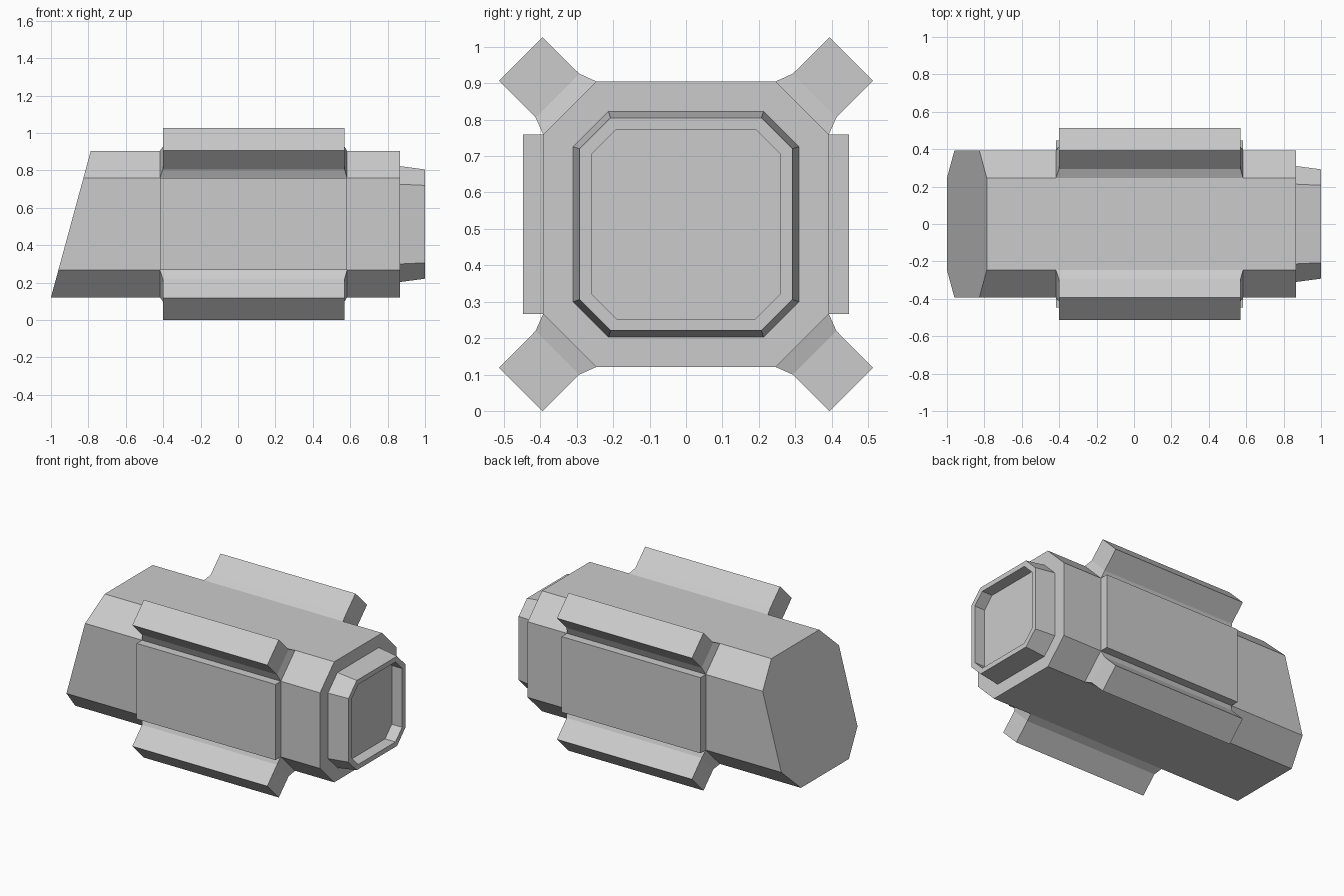
import bpy, bmesh

if "Cube" in bpy.data.objects:
    bpy.data.objects.remove(bpy.data.objects["Cube"])

C = 0.513  # height of the long axis


def loft(name, rings):
    """Skin a stack of equal-length rings and cap both ends."""
    bm = bmesh.new()
    loops = [[bm.verts.new(p) for p in r] for r in rings]
    n = len(loops[0])
    for a, b in zip(loops, loops[1:]):
        for i in range(n):
            j = (i + 1) % n
            bm.faces.new((a[i], a[j], b[j], b[i]))
    bm.faces.new(loops[0])
    bm.faces.new(loops[-1])
    bmesh.ops.recalc_face_normals(bm, faces=bm.faces)
    me = bpy.data.meshes.new(name)
    bm.to_mesh(me)
    bm.free()
    ob = bpy.data.objects.new(name, me)
    bpy.context.collection.objects.link(ob)
    return ob


def octagon(x, h, c, slope=0.0):
    """Chamfered square in the YZ plane; slope leans it along x with height."""
    pts = [(h, -c), (h, c), (c, h), (-c, h), (-h, c), (-h, -c), (-c, -h), (c, -h)]
    return [(x + slope * (z + h), y, C + z) for y, z in pts]


# Main hull with slanted rear face
H, K = 0.392, 0.246
loft("hull", [octagon(-1.0, H, K, 0.213 / (2 * H)), octagon(0.865, H, K)])

# Tapered collar with recessed end
loft("collar", [octagon(0.865, 0.31, 0.213), octagon(1.0, 0.292, 0.207),
                octagon(1.0, 0.26, 0.191), octagon(0.925, 0.26, 0.191)])

# Diagonal corner rails: flared foot on the chamfer, then a square bar
sections = [(-0.417, 0.583, (K, H), (H, K)),
            (-0.402, 0.57, (0.293, 0.413), (0.413, 0.293)),
            (-0.402, 0.57, (0.394, 0.513), (0.513, 0.394))]
for sy, side in ((-1, "front"), (1, "back")):
    for sz, level in ((-1, "lower"), (1, "upper")):
        rings = [[(x, sy * y, C + sz * z) for x, (y, z) in
                  ((x0, p), (x1, p), (x1, q), (x0, q))]
                 for x0, x1, p, q in sections]
        loft(f"rail_{level}_{side}", rings)

    # Raised side panel
    loft(f"side_panel_{side}",
         [[(x, sy * y, C + z) for x, z in
           ((-0.417, -K), (0.583, -K), (0.583, K), (-0.417, K))]
          for y in (H, 0.447)])
